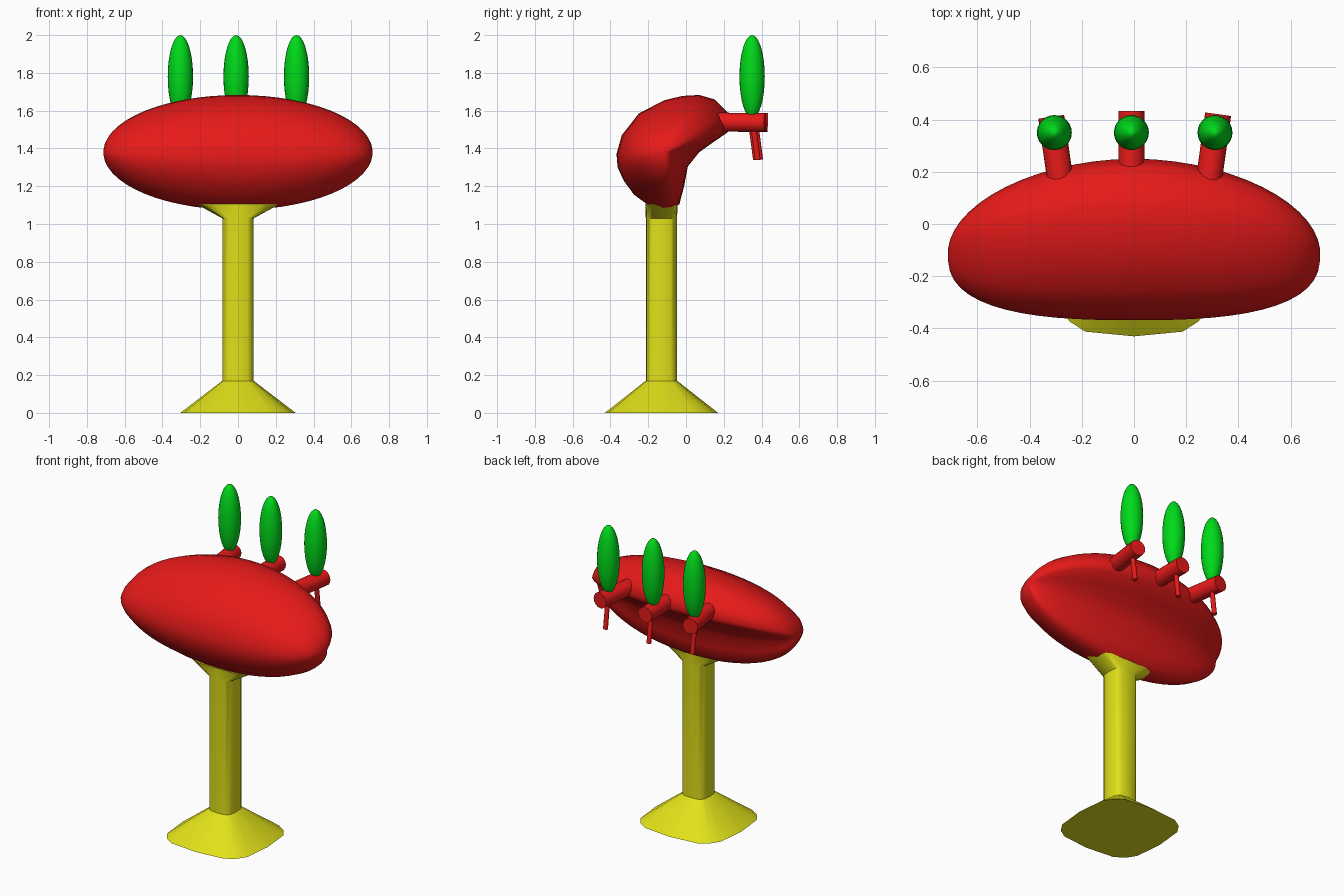
import bpy, bmesh, math
from mathutils import Vector

if "Cube" in bpy.data.objects:
    bpy.data.objects.remove(bpy.data.objects["Cube"])


def material(name, rgb):
    m = bpy.data.materials.new(name)
    m.diffuse_color = (*rgb, 1)
    m.use_nodes = True
    m.node_tree.nodes["Principled BSDF"].inputs["Base Color"].default_value = m.diffuse_color
    return m


RED = material("red", (0.8, 0.01, 0.01))
GREEN = material("green", (0.0, 0.7, 0.01))
YELLOW = material("yellow", (0.75, 0.75, 0.01))


def finish(obj, mat, angle=40):
    obj.data.materials.clear()
    obj.data.materials.append(mat)
    bpy.ops.object.select_all(action='DESELECT')
    obj.select_set(True)
    bpy.context.view_layer.objects.active = obj
    bpy.ops.object.shade_smooth_by_angle(angle=math.radians(angle))
    return obj


def loft(name, rings, mat, angle=40):
    # skin equal-length closed rings and cap both ends
    bm = bmesh.new()
    vr = [[bm.verts.new(p) for p in r] for r in rings]
    n = len(vr[0])
    for a, b in zip(vr, vr[1:]):
        for i in range(n):
            j = (i + 1) % n
            bm.faces.new((a[i], a[j], b[j], b[i]))
    bm.faces.new(vr[0][::-1])
    bm.faces.new(vr[-1])
    bmesh.ops.recalc_face_normals(bm, faces=bm.faces)
    me = bpy.data.meshes.new(name)
    bm.to_mesh(me)
    bm.free()
    obj = bpy.data.objects.new(name, me)
    bpy.context.collection.objects.link(obj)
    return finish(obj, mat, angle)


def rod(name, a, b, r, mat, sides=16):
    a, b = Vector(a), Vector(b)
    bpy.ops.mesh.primitive_cylinder_add(vertices=sides, radius=r, depth=(b - a).length,
                                        location=(a + b) / 2)
    obj = bpy.context.object
    obj.name = name
    obj.rotation_euler = (b - a).to_track_quat('Z', 'Y').to_euler()
    return finish(obj, mat)


# Stand: rounded-square foot, column and flared top
quarter = [(1, 0), (0.94, 0.61), (0.81, 0.81), (0.61, 0.94)]
outline = []
for k in range(4):
    for u, v in quarter:
        for _ in range(k):
            u, v = -v, u
        outline.append((u, v))
levels = [(0, 0.305, 0.3), (0.17, 0.083, 0.083), (1.03, 0.083, 0.083), (1.105, 0.22, 0.085)]
loft("stand", [[(u * rx, -0.13 + v * ry, z) for u, v in outline] for z, rx, ry in levels],
     YELLOW, 30)

# Body: bean-shaped section shrinking to a blunt tip at each side
section = [(0.07, 1.683), (0.15, 1.66), (0.217, 1.595), (0.25, 1.535), (0.22, 1.485),
           (0.14, 1.43), (0.07, 1.38), (0.01, 1.305), (-0.01, 1.2), (-0.035, 1.105),
           (-0.075, 1.08), (-0.12, 1.075), (-0.2, 1.1), (-0.275, 1.155), (-0.33, 1.23),
           (-0.362, 1.30), (-0.368, 1.37), (-0.34, 1.47), (-0.25, 1.585), (-0.115, 1.655),
           (-0.02, 1.678)]
TIP_Y, TIP_Z, HALF = -0.11, 1.38, 0.713


def fall(t, n):
    return max(0.0, 1 - abs(t) ** n) ** (1 / n)


rings = []
STEPS = 28
for i in range(STEPS + 1):
    t = -math.cos(math.pi * (0.015 + 0.97 * i / STEPS))
    rings.append([(HALF * t,
                   TIP_Y + (y - TIP_Y) * fall(t, 2.7 if y < TIP_Y else 1.9),
                   TIP_Z + (z - TIP_Z) * fall(t, 2.0)) for y, z in section])
loft("body", rings, RED, 80)

# Three pegs, each with a hanging pin and an upright pod
for label, x, x0, end in (("left", -0.305, -0.275, 0.41), ("middle", -0.01, -0.01, 0.433),
                          ("right", 0.31, 0.28, 0.42)):
    x1 = x0 + (x - x0) * 1.4
    rod(label + "_peg", (x0, 0.12, 1.54), (x1, end, 1.537), 0.05, RED)
    y = end - 0.06
    rod(label + "_pin", (x, y - 0.005, 1.53), (x, y + 0.02, 1.34), 0.015, RED, 10)
    bpy.ops.mesh.primitive_uv_sphere_add(segments=24, ring_count=16, radius=1,
                                         location=(x, 0.35, 1.78))
    pod = bpy.context.object
    pod.name = label + "_pod"
    pod.scale = (0.067, 0.067, 0.22)
    finish(pod, GREEN, 80)
